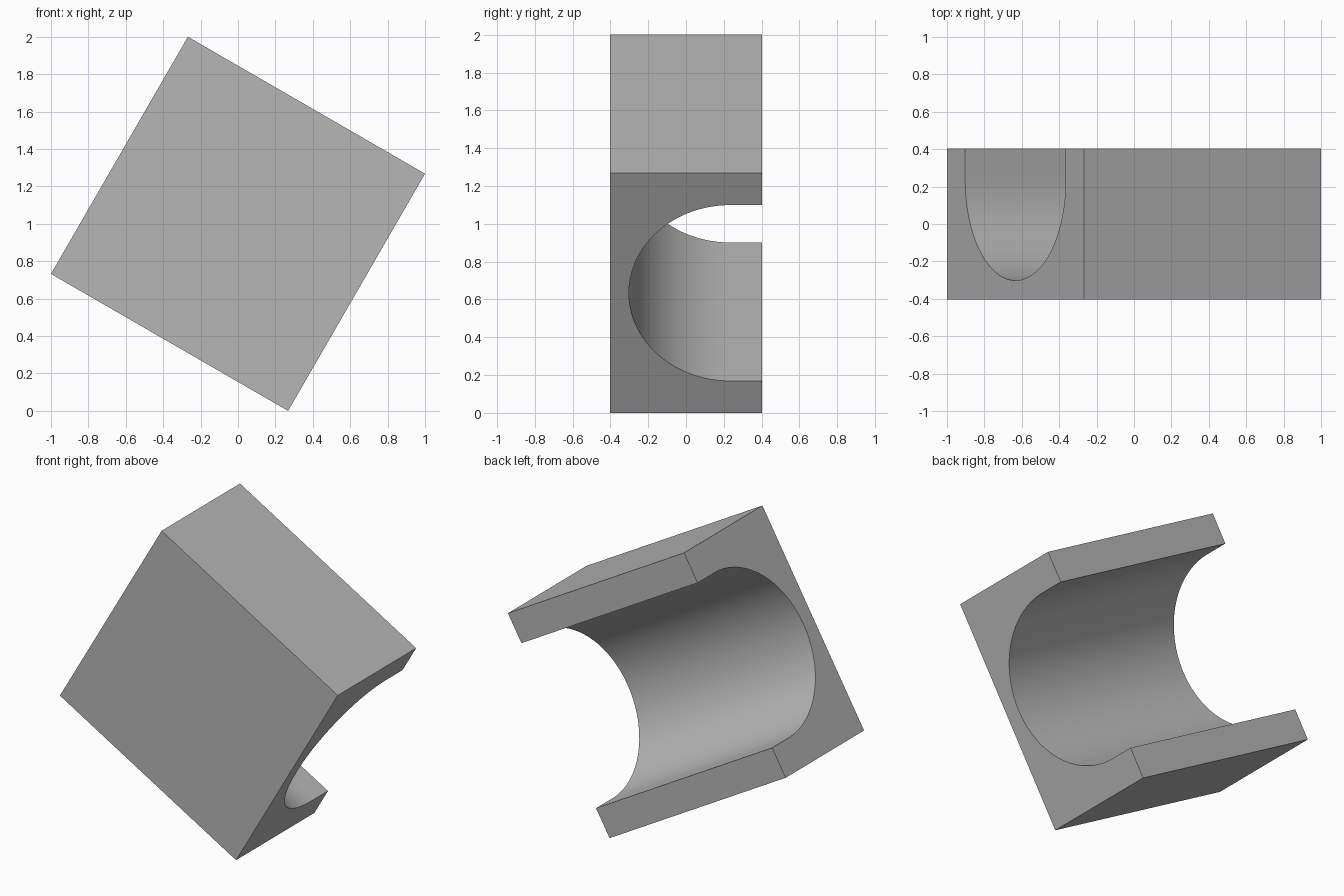
import bpy, bmesh, math

cube = bpy.data.objects.get("Cube")
if cube:
    bpy.data.objects.remove(cube, do_unlink=True)

SIDE = 2 / (math.cos(math.radians(30)) + math.sin(math.radians(30)))
HALF = SIDE / 2          # half the square face
DEPTH = 0.403            # half the block thickness
RADIUS = 0.537           # channel radius
CENTRE_Y = 0.235         # channel axis depth
STEPS = 64

# Grey material
grey = bpy.data.materials.new("grey")
grey.use_nodes = True
colour = (0.47, 0.47, 0.47, 1)
grey.diffuse_color = colour
grey.node_tree.nodes["Principled BSDF"].inputs["Base Color"].default_value = colour

# Cross-section in (y, z): block with a round-bottomed channel open at the back
profile = [(DEPTH, -HALF), (-DEPTH, -HALF), (-DEPTH, HALF), (DEPTH, HALF), (DEPTH, RADIUS)]
for i in range(STEPS + 1):
    a = math.pi * i / STEPS
    profile.append((CENTRE_Y - RADIUS * math.sin(a), RADIUS * math.cos(a)))
profile.append((DEPTH, -RADIUS))

# Extrude the section across the block
bm = bmesh.new()
face = bm.faces.new([bm.verts.new((-HALF, y, z)) for y, z in profile])
result = bmesh.ops.extrude_face_region(bm, geom=[face], use_keep_orig=True)
moved = [g for g in result["geom"] if isinstance(g, bmesh.types.BMVert)]
bmesh.ops.translate(bm, verts=moved, vec=(SIDE, 0, 0))
bmesh.ops.recalc_face_normals(bm, faces=bm.faces)
mesh = bpy.data.meshes.new("channel_block")
bm.to_mesh(mesh)
bm.free()
mesh.materials.append(grey)

# Tilted block standing on one corner edge
block = bpy.data.objects.new("channel_block", mesh)
bpy.context.collection.objects.link(block)
block.location.z = 1
block.rotation_euler.y = math.radians(30)

bpy.ops.object.select_all(action="DESELECT")
block.select_set(True)
bpy.context.view_layer.objects.active = block
bpy.ops.object.shade_smooth_by_angle(angle=math.radians(30))
